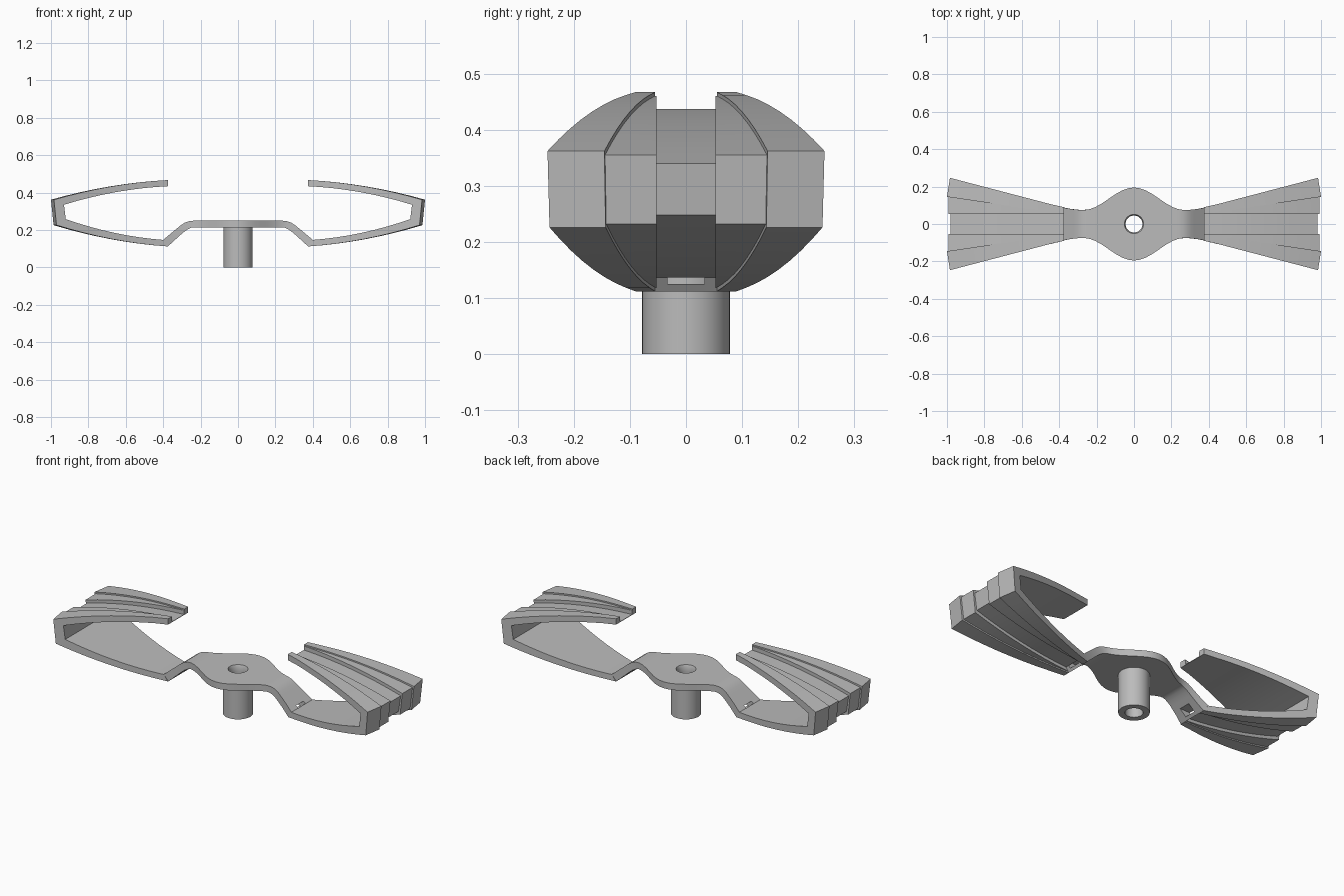
import bpy, bmesh, math
from mathutils import Vector

cube = bpy.data.objects.get("Cube")
if cube:
    bpy.data.objects.remove(cube, do_unlink=True)

GREY = (0.5, 0.5, 0.5, 1)
metal = bpy.data.materials.new("plain grey")
metal.use_nodes = True
metal.diffuse_color = GREY
metal.node_tree.nodes["Principled BSDF"].inputs["Base Color"].default_value = GREY


def loft(name, sections, closed=False):
    """Skin a row of equal closed sections, capping the ends unless looped."""
    bm = bmesh.new()
    rings = [[bm.verts.new(p) for p in s] for s in sections]
    n = len(rings[0])
    pairs = list(zip(rings, rings[1:]))
    if closed:
        pairs.append((rings[-1], rings[0]))
    for a, b in pairs:
        for i in range(n):
            j = (i + 1) % n
            bm.faces.new((a[i], a[j], b[j], b[i]))
    if not closed:
        bm.faces.new(rings[0])
        bm.faces.new(rings[-1])
    bmesh.ops.recalc_face_normals(bm, faces=bm.faces)
    mesh = bpy.data.meshes.new(name)
    bm.to_mesh(mesh)
    bm.free()
    mesh.materials.append(metal)
    obj = bpy.data.objects.new(name, mesh)
    bpy.context.collection.objects.link(obj)
    return obj


def circle(r, z, n=48):
    return [(r * math.cos(math.tau * i / n), r * math.sin(math.tau * i / n), z)
            for i in range(n)]


def box(name, x0, x1, y, z0, z1):
    return loft(name, [[(x, -y, z0), (x, y, z0), (x, y, z1), (x, -y, z1)]
                       for x in (x0, x1)])


def smooth(obj):
    bpy.ops.object.select_all(action='DESELECT')
    obj.select_set(True)
    bpy.context.view_layer.objects.active = obj
    bpy.ops.object.shade_smooth_by_angle(angle=math.radians(30))


def cut(obj, cutter):
    mod = obj.modifiers.new("cut", 'BOOLEAN')
    mod.operation, mod.solver, mod.object = 'DIFFERENCE', 'EXACT', cutter
    bpy.context.view_layer.objects.active = obj
    bpy.ops.object.modifier_apply(modifier=mod.name)
    bpy.data.objects.remove(cutter, do_unlink=True)


# Blade layers in side profile: tip, upper corner, lower corner, root
LAYERS = {
    "outer": ((.375, .467), (1.0, .362), (.986, .226), (.375, .112)),
    "mid": ((.375, .460), (.992, .355), (.978, .232), (.380, .119)),
    "floor": ((.375, .437), (.982, .340), (.968, .248), (.393, .137)),
    "inner": ((.375, .434), (.945, .335), (.935, .258), (.400, .147)),
}
STEPS, BULGE, CHANNEL = 8, .018, .053


def layer_path(keys):
    """Two bowed arms joined by the straight blade end."""
    tip, top, low, root = map(Vector, keys)
    path = []
    for a, b, sign in ((tip, top, 1), (low, root, -1)):
        for i in range(STEPS + 1):
            t = i / STEPS
            p = a.lerp(b, t)
            path.append((p.x, p.y + sign * BULGE * 4 * t * (1 - t)))
    return path


def blade(name, side):
    paths = {k: layer_path(v) for k, v in LAYERS.items()}
    half = [("floor", "channel"), ("mid", "channel"), ("mid", "rib"),
            ("outer", "rib"), ("outer", "edge"), ("inner", "edge")]
    order = [(l, e, 1) for l, e in half] + [(l, e, -1) for l, e in reversed(half)]
    sections = []
    for i in range(2 * (STEPS + 1)):
        ring = []
        for layer, edge, sy in order:
            x, z = paths[layer][i]
            out = max(0, x - .385)
            y = {"channel": CHANNEL, "rib": .055 + .147 * out,
                 "edge": .09 + .255 * out}[edge]
            if edge == "edge":
                x -= .026 * out          # swept-back outer corners
            ring.append((side * x, sy * y, z))
        sections.append(ring)
    return smooth(loft(name, sections))


blade("left_blade", 1)
blade("right_blade", -1)

# Hub plate: flat round centre, narrow necks and sloping arms
half_path = [((x, .25), (x, .214)) for x in (.03, .06, .09, .12, .15, .18, .21, .235)]
half_path += [((.262, .247), (.250, .212)), ((.285, .239), (.264, .206)),
              ((.305, .226), (.282, .195)), ((.322, .212), (.300, .180)),
              ((.361, .180), (.337, .147)), ((.400, .147), (.375, .112))]


def plate_width(x):
    if x < .27:
        return .135 + .06 * math.cos(math.pi * x / .27)
    return .075 + .016 * ((x - .27) / .12) ** 2


def plate_section(top, low, side):
    wt, wl = plate_width(top[0]), plate_width(low[0])
    return [(side * top[0], -wt, top[1]), (side * top[0], wt, top[1]),
            (side * low[0], wl, low[1]), (side * low[0], -wl, low[1])]


sections = [plate_section(t, l, -1) for t, l in reversed(half_path)]
sections.append(plate_section((0, .25), (0, .214), 1))
sections += [plate_section(t, l, 1) for t, l in half_path]
plate = loft("hub_plate", sections)

# Bore with a countersunk rim, and a slot through each sloping arm
cut(plate, loft("bore_cutter", [circle(.045, .18), circle(.045, .236),
                                circle(.054, .256)]))
for side in (-1, 1):
    cut(plate, box("slot_cutter", side * .31, side * .43, .033, .125, .158))
smooth(plate)

# Hollow shaft below the plate
smooth(loft("shaft", [circle(.078, 0), circle(.078, .216),
                      circle(.045, .216), circle(.045, 0)], closed=True))
